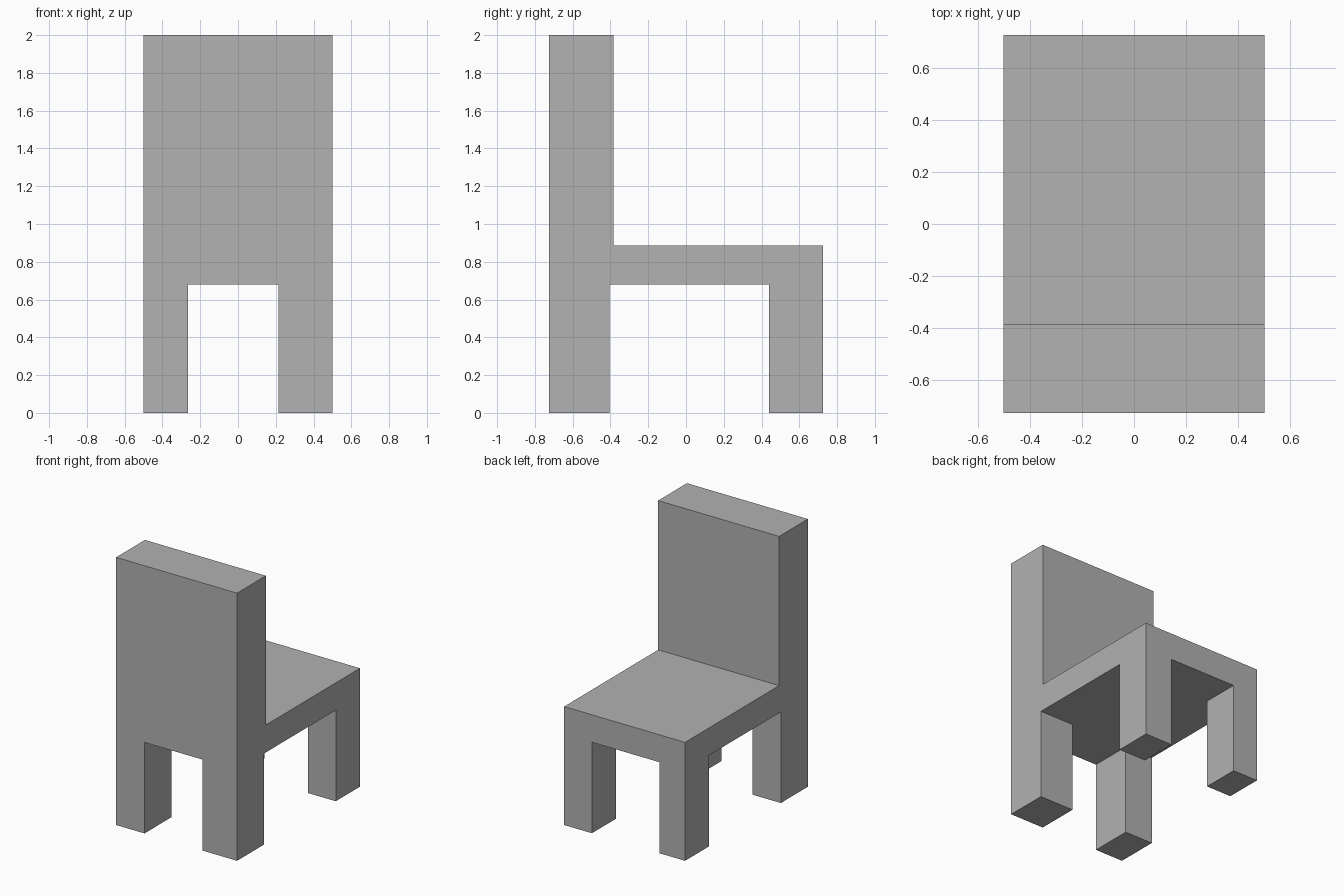
import bpy
import bmesh

old = bpy.data.objects.get("Cube")
if old:
    bpy.data.objects.remove(old, do_unlink=True)

# Main dimensions
HALF_W, HALF_D, HEIGHT = 0.5, 0.725, 2.0
SEAT_TOP, SEAT_BOTTOM = 0.885, 0.68
BACK_INNER = -0.385                      # inner face of the backrest
LEG_Y0, LEG_Y1 = -0.405, 0.44            # inner faces of the leg pairs
OUT = 1.0                                # cutter reach past the body

grey = bpy.data.materials.new("plain grey")
grey.use_nodes = True
colour = (0.445, 0.445, 0.445, 1)
grey.diffuse_color = colour
grey.node_tree.nodes["Principled BSDF"].inputs["Base Color"].default_value = colour


def prism(name, outline, offset):
    """Closed solid made by sweeping a flat outline along an offset."""
    bm = bmesh.new()
    face = bm.faces.new([bm.verts.new(p) for p in outline])
    swept = bmesh.ops.extrude_face_region(bm, geom=[face], use_keep_orig=True)
    verts = [g for g in swept["geom"] if isinstance(g, bmesh.types.BMVert)]
    bmesh.ops.translate(bm, verts=verts, vec=offset)
    bmesh.ops.recalc_face_normals(bm, faces=bm.faces)
    mesh = bpy.data.meshes.new(name)
    bm.to_mesh(mesh)
    bm.free()
    mesh.materials.append(grey)
    obj = bpy.data.objects.new(name, mesh)
    bpy.context.collection.objects.link(obj)
    return obj


# Chair body: L-shaped side profile swept across the width
side = [(-HALF_D, 0), (HALF_D, 0), (HALF_D, SEAT_TOP),
        (BACK_INNER, SEAT_TOP), (BACK_INNER, HEIGHT), (-HALF_D, HEIGHT)]
chair = prism("chair", [(-HALF_W, y, z) for y, z in side], (2 * HALF_W, 0, 0))

# Cross-shaped space under the seat, leaving four uneven legs
cross = [(-0.265, -OUT), (0.215, -OUT), (0.215, LEG_Y0), (OUT, LEG_Y0),
         (OUT, LEG_Y1), (0.27, LEG_Y1), (0.27, OUT), (-0.29, OUT),
         (-0.29, LEG_Y1), (-OUT, LEG_Y1), (-OUT, LEG_Y0), (-0.265, LEG_Y0)]
gap = prism("leg_gap_cutter", [(x, y, -0.2) for x, y in cross],
            (0, 0, SEAT_BOTTOM + 0.2))
gap.hide_render = True

# Cut the legs, then drop the cutter
cut = chair.modifiers.new("leg gap", "BOOLEAN")
cut.operation = "DIFFERENCE"
cut.solver = "EXACT"
cut.object = gap
bpy.context.view_layer.objects.active = chair
chair.select_set(True)
bpy.ops.object.modifier_apply(modifier=cut.name)
bpy.data.objects.remove(gap, do_unlink=True)
